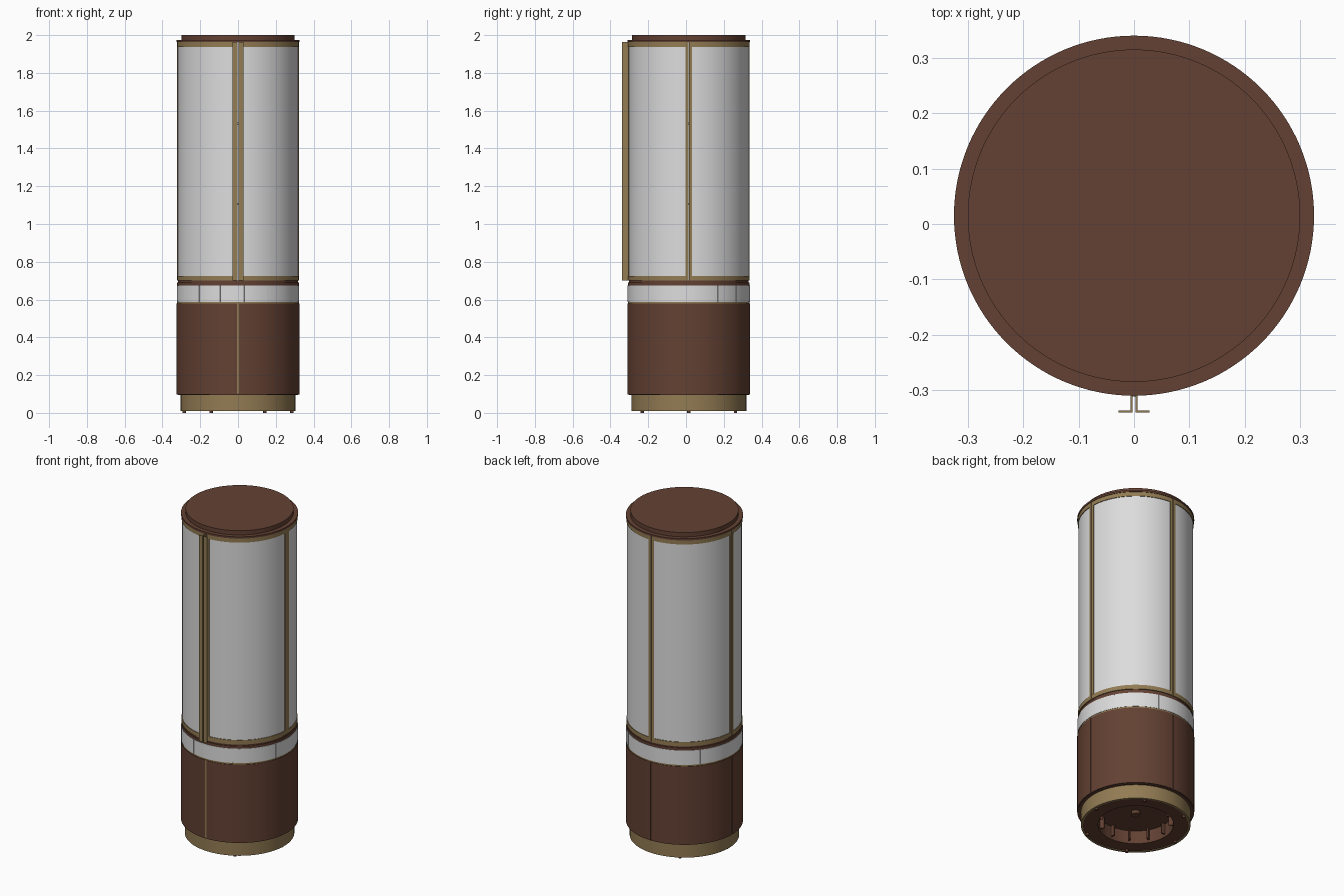
import bpy, bmesh, math
from math import pi, sin, cos, radians

if "Cube" in bpy.data.objects:
    bpy.data.objects.remove(bpy.data.objects["Cube"])

CY = 0.015          # axis of the cylinder in y
R = 0.325           # main radius


def material(name, rgb):
    m = bpy.data.materials.new(name)
    m.diffuse_color = (*rgb, 1)
    m.use_nodes = True
    m.node_tree.nodes["Principled BSDF"].inputs["Base Color"].default_value = m.diffuse_color
    return m


BROWN = material("brown_wood", (0.125, 0.053, 0.033))
GOLD = material("brass", (0.29, 0.20, 0.087))
WHITE = material("pale_glass", (0.72, 0.72, 0.72))


def finish(name, bm, mat):
    bmesh.ops.recalc_face_normals(bm, faces=bm.faces[:])
    me = bpy.data.meshes.new(name)
    bm.to_mesh(me)
    bm.free()
    me.materials.append(mat)
    for p in me.polygons:
        p.use_smooth = True
    me.set_sharp_from_angle(angle=radians(30))
    ob = bpy.data.objects.new(name, me)
    bpy.context.collection.objects.link(ob)
    return ob


def sector(name, mat, r0, r1, z0, z1, a0=0.0, a1=2 * pi):
    """Curved block between two radii, heights and angles (full ring by default)."""
    bm = bmesh.new()
    full = abs(a1 - a0 - 2 * pi) < 1e-6
    n = max(1, math.ceil((a1 - a0) / (2 * pi) * 128))
    rows = []
    for i in range(n if full else n + 1):
        a = a0 + (a1 - a0) * i / n
        rows.append([bm.verts.new((r * cos(a), CY + r * sin(a), z))
                     for r, z in ((r0, z0), (r1, z0), (r1, z1), (r0, z1))])
    for i in range(n):
        p, q = rows[i], rows[(i + 1) % len(rows)]
        for k in range(4):
            j = (k + 1) % 4
            bm.faces.new((p[k], p[j], q[j], q[k]))
    if not full:
        bm.faces.new(rows[0])
        bm.faces.new(rows[-1])
    return finish(name, bm, mat)


def disc(name, mat, r, z0, z1, x=0.0, y=0.0, n=128):
    bm = bmesh.new()
    bmesh.ops.create_cone(bm, cap_ends=True, segments=n, radius1=r, radius2=r, depth=z1 - z0)
    bmesh.ops.translate(bm, verts=bm.verts[:], vec=(x, CY + y, (z0 + z1) / 2))
    return finish(name, bm, mat)


def box(name, mat, x0, x1, y0, y1, z0, z1):
    bm = bmesh.new()
    bmesh.ops.create_cube(bm, size=1)
    for v in bm.verts:
        v.co = ((x0 + x1) / 2 + v.co.x * (x1 - x0), (y0 + y1) / 2 + v.co.y * (y1 - y0),
                (z0 + z1) / 2 + v.co.z * (z1 - z0))
    return finish(name, bm, mat)


# feet, brass plinth and hollow underside
for i in range(6):
    a = i * pi / 3
    disc(f"foot_{i + 1}", BROWN, 0.009, 0, 0.02, 0.285 * cos(a), 0.285 * sin(a), 16)
sector("plinth", GOLD, 0.292, 0.304, 0.01, 0.1)
sector("plinth_inner_ring", BROWN, 0.21, 0.292, 0.014, 0.1)
disc("floor_board", BROWN, 0.318, 0.095, 0.11)
disc("floor_knob", BROWN, 0.025, 0.075, 0.096, n=32)
for i in range(12):
    a = i * pi / 6
    sector(f"underside_rib_{i + 1}", BROWN, 0.185, 0.212, 0.03, 0.096, a - 0.02, a + 0.02)

# lower cupboard: four curved doors around a core, brass strip at the front
sector("cupboard_core", BROWN, 0.29, 0.318, 0.1, 0.58)
for i in range(4):
    a = i * pi / 2
    sector(f"cupboard_door_{i + 1}", BROWN, 0.317, R, 0.098, 0.578, a + 0.005, a + pi / 2 - 0.005)
box("cupboard_front_strip", GOLD, -0.005, 0.005, CY - R - 0.001, CY - R + 0.012, 0.1, 0.58)

# pale band between two rims
sector("band_lower_rim", GOLD, 0.29, 0.322, 0.578, 0.587)
sector("band_core", WHITE, 0.29, 0.32, 0.585, 0.68)
for i in range(16):
    a = i * pi / 8 + 0.1
    sector(f"band_panel_{i + 1}", WHITE, 0.319, 0.324, 0.587, 0.675, a + 0.003, a + pi / 8 - 0.003)
disc("band_top_board", BROWN, 0.322, 0.675, 0.69)
disc("display_floor", BROWN, 0.317, 0.69, 0.70)

# display case: four curved glass doors with brass frames, inner shelves
Z0, Z1, RAIL, STILE, GAP = 0.70, 1.963, 0.026, 0.05, 0.006
for i in range(4):
    a0, a1 = i * pi / 2 + GAP, (i + 1) * pi / 2 - GAP
    n = i + 1
    sector(f"glass_{n}", WHITE, 0.310, 0.3185, Z0 + RAIL, Z1 - RAIL, a0 + STILE, a1 - STILE)
    sector(f"frame_bottom_rail_{n}", GOLD, 0.305, 0.322, Z0, Z0 + RAIL, a0, a1)
    sector(f"frame_top_rail_{n}", GOLD, 0.305, 0.322, Z1 - RAIL, Z1, a0, a1)
    sector(f"frame_left_stile_{n}", GOLD, 0.305, 0.322, Z0 + RAIL, Z1 - RAIL, a0, a0 + STILE)
    sector(f"frame_right_stile_{n}", GOLD, 0.305, 0.322, Z0 + RAIL, Z1 - RAIL, a1 - STILE, a1)
for i, z in enumerate((1.1, 1.525)):
    disc(f"shelf_{i + 1}", WHITE, 0.304, z, z + 0.012)

# pair of L-shaped full-height door pulls at the front
for side, s in (("left", -1), ("right", 1)):
    xs = sorted((s * 0.0025, s * 0.006))
    box(f"pull_web_{side}", GOLD, *xs, -0.34, -0.302, Z0, Z1)
    xs = sorted((s * 0.0025, s * 0.028))
    box(f"pull_flange_{side}", GOLD, *xs, -0.34, -0.337, Z0, Z1)

# top rim and cap
disc("top_rim", BROWN, R, 1.963, 1.974)
disc("top_cap", BROWN, 0.30, 1.974, 2.0)
